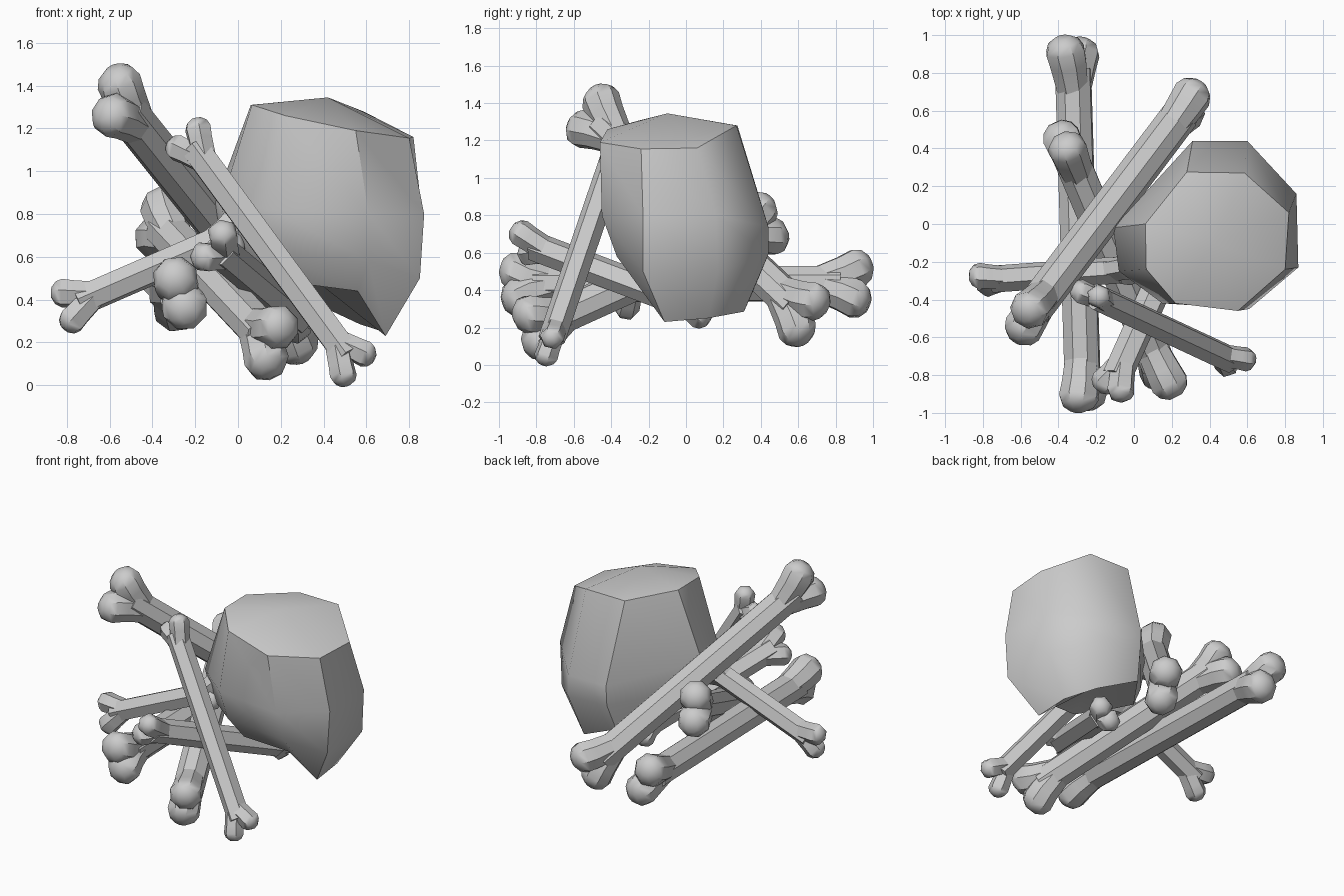
import bpy, bmesh, math
from mathutils import Vector

if "Cube" in bpy.data.objects:
    bpy.data.objects.remove(bpy.data.objects["Cube"])


def finish(bm, name, angle):
    bmesh.ops.recalc_face_normals(bm, faces=bm.faces)
    me = bpy.data.meshes.new(name)
    bm.to_mesh(me)
    bm.free()
    ob = bpy.data.objects.new(name, me)
    bpy.context.collection.objects.link(ob)
    bpy.ops.object.select_all(action='DESELECT')
    bpy.context.view_layer.objects.active = ob
    ob.select_set(True)
    bpy.ops.object.shade_smooth_by_angle(angle=math.radians(angle))
    return ob


def bridge(bm, a, b):
    n = len(a)
    for i in range(n):
        bm.faces.new((a[i], a[(i + 1) % n], b[(i + 1) % n], b[i]))


def loft(bm, stations, n):
    """Capped faceted tube through (point, radius) stations."""
    axis = (stations[-1][0] - stations[0][0]).normalized()
    u = axis.cross(Vector((0.3, 0.2, 1))).normalized()
    v = axis.cross(u)
    rings = []
    for p, r in stations:
        rings.append([bm.verts.new(p + r * (math.cos(t) * u + math.sin(t) * v))
                      for t in (2 * math.pi * i / n for i in range(n))])
    for a, b in zip(rings, rings[1:]):
        bridge(bm, a, b)
    bm.faces.new(rings[0])
    bm.faces.new(rings[-1])


def bone(name, k1, k2, k3, k4, r, k, n):
    """Shaft with a forked pair of knobs at each end (knob centres given)."""
    pairs = [[Vector(k1), Vector(k2)], [Vector(k3), Vector(k4)]]
    mids = [(a + b) / 2 for a, b in pairs]
    axis = (mids[1] - mids[0]).normalized()
    bm = bmesh.new()
    ends = [mids[0] + axis * k * 0.7, mids[1] - axis * k * 0.7]
    loft(bm, [(ends[0], r * 1.0), (ends[0] + axis * 2.5 * k, r),
              (ends[1] - axis * 2.5 * k, r), (ends[1], r * 1.0)], n)
    for pair, end, mid, s in zip(pairs, ends, mids, (-1, 1)):
        root = end - axis * s * k * 1.4
        for c in pair:
            d = (axis * s * 2 + (c - mid).normalized()).normalized()
            loft(bm, [(root, r * 0.85), (c - d * k * 0.6, k),
                      (c + d * k * 0.2, k * 1.06), (c + d * k * 0.65, k * 0.85),
                      (c + d * k * 0.95, k * 0.4)], n)
    finish(bm, name, 40)


# Large bones
bone("long_bone_leaning", (-.55, -.45, 1.40), (-.58, -.54, 1.26),
     (.30, .67, .34), (.27, .59, .20), .1, .1, 8)
bone("long_bone_level", (-.29, -.90, .49), (-.25, -.89, .37),
     (-.36, .90, .51), (-.29, .89, .36), .1, .103, 8)
bone("long_bone_low", (.18, -.83, .27), (.13, -.78, .13),
     (-.35, .39, .82), (-.38, .45, .69), .1, .1, 8)
# Thin bones
bone("thin_bone_front", (-.185, -.385, 1.19), (-.275, -.36, 1.105),
     (.585, -.715, .15), (.49, -.745, .055), .073, .062, 6)
bone("thin_bone_side", (-.81, -.275, .43), (-.77, -.315, .31),
     (-.03, -.225, .75), (-.03, -.255, .65), .073, .066, 6)
bone("thin_bone_under", (-.07, -.875, .70), (-.15, -.83, .60),
     (.34, .08, .33), (.27, .07, .27), .08, .07, 6)

# Faceted skull block: four rings of eight around, with a sunken underside
rings = [
    [(.06, 0, 1.31), (.065, -.24, 1.31), (.22, -.42, 1.26), (.55, -.46, 1.19),
     (.80, -.24, 1.155), (.82, .06, 1.16), (.585, .27, 1.28), (.28, .275, 1.28)],
    [(-.11, -.02, .85), (-.08, -.25, .85), (.15, -.42, .82), (.61, -.45, .80),
     (.87, -.23, .80), (.86, .16, .80), (.60, .44, .74), (.31, .44, .74)],
    [(-.07, -.02, .66), (-.04, -.23, .66), (.18, -.37, .62), (.61, -.37, .58),
     (.85, -.23, .50), (.84, .17, .50), (.60, .44, .59), (.31, .43, .60)],
    [(.02, .02, .50), (.07, -.18, .53), (.25, -.29, .48), (.56, -.24, .44),
     (.69, -.115, .23), (.68, .12, .25), (.57, .31, .285), (.28, .37, .42)],
]
bm = bmesh.new()
loops = [[bm.verts.new(p) for p in ring] for ring in rings]
for a, b in zip(loops, loops[1:]):
    bridge(bm, a, b)
for loop, centre in ((loops[0], (.42, -.1, 1.345)), (loops[-1], (.4, .02, .46))):
    c = bm.verts.new(centre)
    for i in range(8):
        bm.faces.new((loop[i], loop[(i + 1) % 8], c))
finish(bm, "skull_block", 45)
